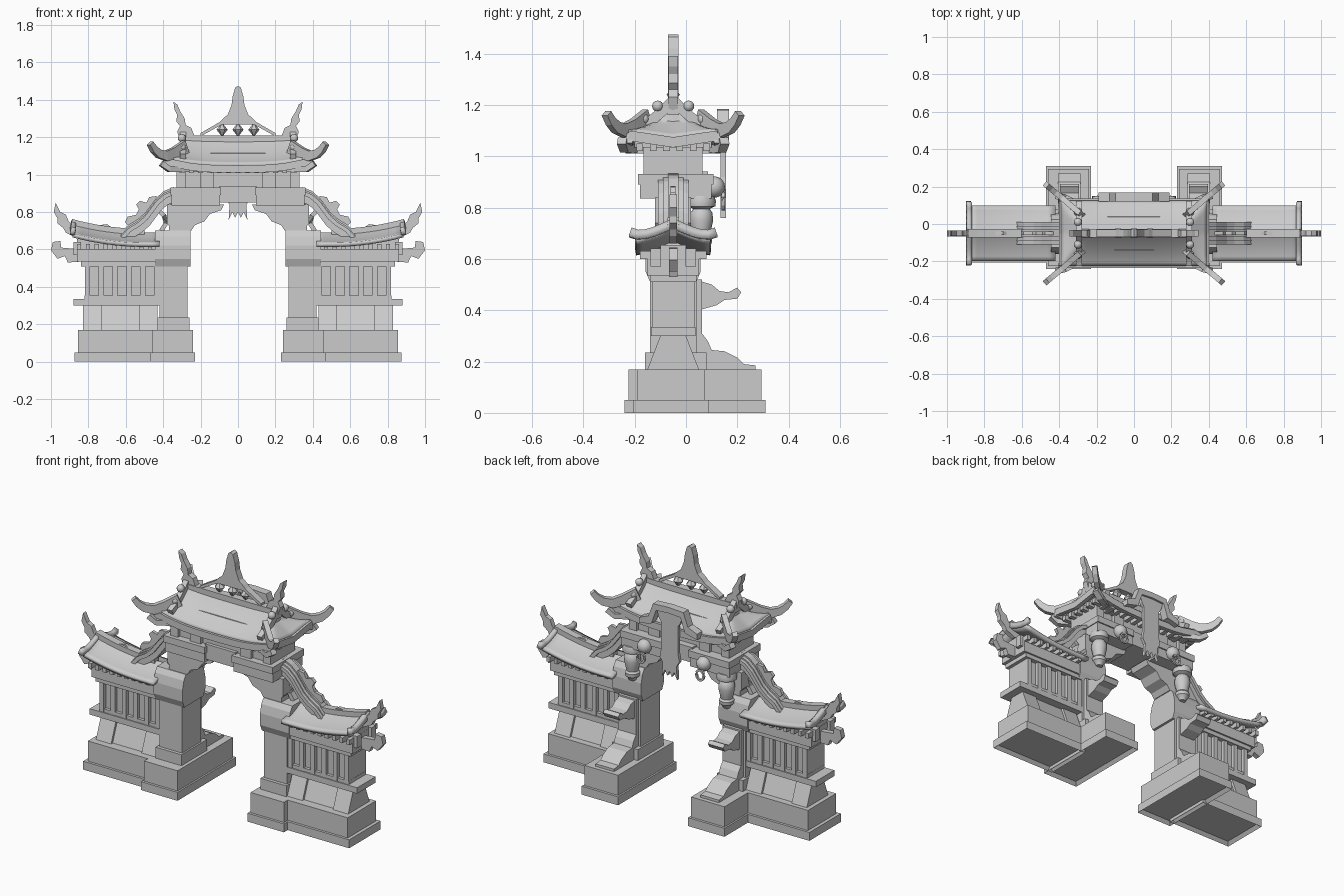
import bpy
import bmesh
import math
from mathutils import Vector

default_cube = bpy.data.objects.get("Cube")
if default_cube:
    bpy.data.objects.remove(default_cube, do_unlink=True)

stone = bpy.data.materials.new("plain_stone")
stone.use_nodes = True
stone.diffuse_color = (.6, .6, .6, 1)
stone.node_tree.nodes["Principled BSDF"].inputs["Base Color"].default_value = (.6, .6, .6, 1)

CENTRE = -.05  # depth of the wall and ridge plane


def finish(name, bm, mirror=True, smooth=False, thickness=None):
    bmesh.ops.recalc_face_normals(bm, faces=bm.faces)
    mesh = bpy.data.meshes.new(name)
    bm.to_mesh(mesh)
    bm.free()
    mesh.materials.append(stone)
    obj = bpy.data.objects.new(name, mesh)
    bpy.context.collection.objects.link(obj)
    if smooth:
        bpy.ops.object.select_all(action='DESELECT')
        obj.select_set(True)
        bpy.context.view_layer.objects.active = obj
        bpy.ops.object.shade_smooth_by_angle(angle=math.radians(35))
    if thickness:
        solid = obj.modifiers.new("thickness", 'SOLIDIFY')
        solid.thickness = thickness
        solid.offset = -1
    if mirror:
        obj.modifiers.new("mirror", 'MIRROR').use_mirror_merge = False
    return obj


def box(name, xs, ys, zs, mirror=True, taper=0, hollow=False):
    """Block between bounds; taper pulls the top in along y, hollow recesses the underside."""
    bm = bmesh.new()
    bmesh.ops.create_cube(bm, size=1)
    for v in bm.verts:
        top = v.co.z > 0
        side = 1 if v.co.y > 0 else -1
        v.co = Vector((xs[v.co.x > 0], ys[v.co.y > 0] - (side * taper if top else 0), zs[top]))
    if hollow:
        bottom = min(bm.faces, key=lambda f: f.calc_center_median().z)
        bmesh.ops.inset_individual(bm, faces=[bottom], thickness=.025)
        for v in bottom.verts:
            v.co.z += .02
    return finish(name, bm, mirror)


def prism(name, points, plane, low, high, mirror=True):
    """Extrude an outline drawn in the xz or yz plane."""
    bm = bmesh.new()
    place = (lambda a, z: (a, low, z)) if plane == 'xz' else (lambda a, z: (low, a, z))
    face = bm.faces.new([bm.verts.new(place(a, z)) for a, z in points])
    new = bmesh.ops.extrude_face_region(bm, geom=[face])["geom"]
    push = (0, high - low, 0) if plane == 'xz' else (high - low, 0, 0)
    bmesh.ops.translate(bm, vec=push, verts=[g for g in new if isinstance(g, bmesh.types.BMVert)])
    return finish(name, bm, mirror)


def ribbon(name, path, half_width, heights, mirror=True):
    """Rectangular bar along a path; its height runs evenly from first to last value."""
    bm = bmesh.new()
    path = [Vector(p) for p in path]
    rings = []
    for i, p in enumerate(path):
        along = path[min(i + 1, len(path) - 1)] - path[max(i - 1, 0)]
        across = along.cross(Vector((0, 0, 1))).normalized()
        up = across.cross(along).normalized()
        h = heights[0] + (heights[1] - heights[0]) * i / (len(path) - 1)
        rings.append([bm.verts.new(p + across * half_width * a + up * h * b / 2)
                      for a, b in ((-1, -1), (1, -1), (1, 1), (-1, 1))])
    for r, s in zip(rings, rings[1:]):
        for k in range(4):
            bm.faces.new((r[k], r[k - 1], s[k - 1], s[k]))
    bm.faces.new(rings[0])
    bm.faces.new(rings[-1])
    return finish(name, bm, mirror)


def sheet(name, xs, ys, height, thickness, mirror):
    """Roof skin over a grid, thickened downwards."""
    bm = bmesh.new()
    rows = [[bm.verts.new((x, y, height(x, y))) for y in ys] for x in xs]
    for r, s in zip(rows, rows[1:]):
        for k in range(len(ys) - 1):
            bm.faces.new((r[k], s[k], s[k + 1], r[k + 1]))
    return finish(name, bm, mirror, True, thickness)


def lathe(name, profile, x, y, mirror=True, steps=16):
    bm = bmesh.new()
    verts = [bm.verts.new((x + r, y, z)) for r, z in profile]
    edges = [bm.edges.new(pair) for pair in zip(verts, verts[1:])]
    bmesh.ops.spin(bm, geom=verts + edges, cent=(x, y, 0), axis=(0, 0, 1),
                   angle=math.tau, steps=steps)
    bmesh.ops.remove_doubles(bm, verts=bm.verts, dist=.0005)
    return finish(name, bm, mirror, True)


def ball(name, centre, radius):
    bm = bmesh.new()
    bmesh.ops.create_uvsphere(bm, u_segments=12, v_segments=8, radius=radius)
    bmesh.ops.translate(bm, vec=centre, verts=bm.verts)
    return finish(name, bm, True, True)


def spread(low, high, count):
    return [low + (high - low) * i / (count - 1) for i in range(count)]


def both(offset):
    return CENTRE - offset, CENTRE + offset


# Stepped bases
box("wall_footing", (.44, .875), (-.205, .09), (0, .05), hollow=True)
box("wall_base", (.43, .855), (-.19, .075), (.05, .17))
box("pillar_footing", (.23, .47), (-.24, .31), (0, .05), hollow=True)
box("pillar_base", (.24, .46), (-.225, .295), (.05, .17))

# Side walls
box("sloped_panel", (.43, .82), both(.085), (.17, .3), taper=.05)
for left, right in ((.43, .53), (.73, .83)):
    box("sloped_post", (left, right), both(.1), (.17, .3), taper=.05)
box("wall_rail", (.42, .88), both(.087), (.3, .335))
box("fence_panel", (.42, .81), both(.062), (.335, .51))
for x in spread(.435, .805, 6):
    box("fence_post", (x - .014, x + .014), both(.083), (.335, .51))
box("fence_sill", (.42, .82), both(.08), (.335, .355))
box("wall_beam", (.42, .84), both(.09), (.51, .535))
box("wall_cornice", (.42, .86), both(.1), (.535, .6))
for x in spread(.47, .85, 9):
    box("wall_rafter", (x - .011, x + .011), both(.13), (.6, .63))
for y in both(.068):
    box("purlin_end", (.84, .88), (y - .02, y + .02), (.57, .64))
prism("beam_end", [(.84, .535), (.91, .53), (.925, .565), (.965, .55), (1, .595), (.99, .64),
                   (.95, .645), (.945, .61), (.84, .6)], 'xz', *both(.016))


# Side roofs
def wall_eave(x):
    return .635 + .05 * max(0, (x - .5) / .38) ** 2


def wall_roof(x, y):
    rise = 1 - abs(y - CENTRE) / .15
    return wall_eave(x) + .055 * rise * (.4 + .6 * rise)


def verge(x, y):
    out = abs(y - CENTRE) / .162
    return wall_eave(x) + .07 * (1 - out) + .035 * out ** 5


sheet("wall_roof", spread(.42, .88, 12), spread(*both(.148), 13), wall_roof, .022, True)
sheet("wall_roof_verge", (.865, .89), spread(*both(.162), 13), verge, .035, True)
box("wall_roof_core", (.42, .86), both(.05), (.6, .655))
ribbon("wall_ridge", [(x, CENTRE, wall_eave(x) + .06) for x in spread(.5, .89, 9)], .022, (.03, .03))
prism("wall_ridge_horn", [(.8, .69), (.87, .72), (.905, .75), (.92, .785), (.95, .8), (.975, .85),
                          (.985, .8), (.965, .765), (.965, .74), (.935, .715), (.92, .69), (.86, .66)],
      'xz', *both(.014))
prism("wall_ridge_scroll", [(.6, .67), (.66, .705), (.7, .735), (.74, .73), (.77, .71), (.81, .735),
                            (.85, .735), (.84, .69), (.75, .67)], 'xz', *both(.01))

# Pillars
box("pillar_plinth", (.26, .43), (-.16, .08), (.17, .235))
box("pillar_shaft", (.27, .42), (-.14, .04), (.235, .53))
prism("pillar_head", [(-.14, .51), (-.157, .55), (-.157, .62), (-.145, .67), (-.125, .7), (.025, .7),
                      (.045, .67), (.057, .62), (.057, .55), (.04, .51)], 'yz', .255, .445)
box("pillar_neck", (.27, .37), both(.07), (.69, .84))
prism("rear_buttress", [(0, .17), (.27, .17), (.27, .185), (.225, .19), (.2, .215), (.15, .24),
                        (.1, .245), (.085, .28), (.062, .31), (.062, .4), (.062, .52), (0, .52)],
      'yz', .285, .405)
prism("rear_scroll", [(.05, .4), (.12, .42), (.15, .44), (.2, .445), (.215, .47), (.2, .488),
                      (.165, .47), (.13, .475), (.1, .5), (.05, .515)], 'yz', .295, .395)

# Lintel and brackets
prism("lintel_bracket", [(.075, .84), (.09, .81), (.15, .79), (.18, .75), (.23, .73), (.25, .7),
                         (.35, .7), (.38, .74), (.38, .84)], 'xz', *both(.07))
box("lintel_end", (.095, .355), (-.18, .1), (.835, .93))
box("lintel_moulding", (.09, .36), (-.188, .108), (.89, .93))
box("lintel", (-.1, .1), (-.165, .085), (.85, .94), mirror=False)
box("upper_body", (-.31, .31), (-.145, .045), (.92, 1.09), mirror=False)
for left, right in ((.13, .2), (.28, .33)):
    box("upper_post", (left, right), (-.165, .065), (.93, 1.04))

# Sweeping shoulder beams
sweep = [(.34, .9), (.39, .88), (.43, .845), (.46, .805), (.49, .765), (.53, .73), (.58, .7), (.62, .655)]
for name, lift, width, tall in (("shoulder_core", -.02, .045, .05), ("shoulder_cap", .004, .06, .022),
                                ("shoulder_crown", .014, .04, .02), ("shoulder_ridge", .024, .02, .02)):
    ribbon(name, [(x, CENTRE, z + lift) for x, z in sweep], width, (tall, tall))
prism("shoulder_cloud", [(.41, .87), (.44, .885), (.475, .88), (.49, .85), (.525, .86), (.545, .84), (.53, .815),
                         (.545, .785), (.59, .775), (.605, .745), (.58, .72), (.53, .74), (.46, .81)],
      'xz', *both(.01))
ribbon("shoulder_brace", [(.46, CENTRE, .79), (.425, CENTRE, .81), (.395, CENTRE, .78),
                          (.385, CENTRE, .74), (.41, CENTRE, .7)], .02, (.025, .025))

# Main hipped gable roof
EAVE, HALF = 1.06, .175


def main_roof(x, y):
    rise = 1 - abs(y - CENTRE) / HALF
    slope = .14 * (.55 * rise + .45 * rise * rise)
    if abs(x) > .292:
        slope = min(slope, .75 * (.39 - abs(x)))
    return EAVE + slope + .045 * (abs(x) / .39) ** 3 * (1 - .6 * rise)


columns = spread(-.39, -.3, 6) + spread(-.29, .29, 15) + spread(.3, .39, 6)
sheet("main_roof", columns, spread(*both(HALF), 19), main_roof, .03, False)
box("roof_soffit", (-.35, .35), both(.15), (1.035, 1.065), mirror=False)
box("roof_core", (-.28, .28), both(.09), (1.06, 1.115), mirror=False)
for x in spread(-.3, .3, 13):
    box("roof_rafter", (x - .013, x + .013), both(.165), (1.01, 1.045), mirror=False)
for y in spread(*both(.13), 6):
    box("side_rafter", (.3, .37), (y - .013, y + .013), (1.02, 1.05))
for side in (-1, 1):
    def at(x, offset, z):
        return x, CENTRE + side * offset, z
    ribbon("eave_trim", [(x, CENTRE + side * .172, main_roof(x, CENTRE + HALF) - .03)
                         for x in spread(-.4, .4, 13)], .013, (.04, .04), False)
    ribbon("corner_beam", [at(.2, .1, 1.03), at(.37, .19, 1.03), at(.41, .2, 1.06)], .018, (.03, .03))
    ribbon("corner_horn", [at(.28, .1, 1.15), at(.34, .15, 1.115), at(.385, .19, 1.1),
                           at(.425, .222, 1.112), at(.45, .243, 1.135), at(.47, .26, 1.167)],
           .015, (.07, .028))
    ribbon("gable_rail", [at(.295, o, main_roof(.28, CENTRE + o) + .012)
                          for o in spread(0, .165, 8)], .016, (.04, .04))
    for o, z in ((.06, 1.195), (.115, 1.145)):
        ball("gable_knob", at(.3, o, z), .022)
ribbon("side_eave_trim", [(.388, y, main_roof(.388, y) - .025) for y in spread(*both(HALF), 9)],
       .013, (.04, .04))

# Ridge ornaments
box("main_ridge", (-.31, .31), both(.022), (1.16, 1.21), mirror=False)
prism("ridge_horn", [(.23, 1.2), (.25, 1.25), (.28, 1.265), (.285, 1.3), (.31, 1.34), (.325, 1.375), (.345, 1.39),
                     (.34, 1.35), (.325, 1.32), (.33, 1.285), (.31, 1.26), (.325, 1.23), (.31, 1.18), (.25, 1.18)],
      'xz', *both(.018))
prism("spire", [(0, 1.268), (.085, 1.268), (.2, 1.205), (.2, 1.222), (.1, 1.28), (.08, 1.3),
                (.055, 1.32), (.035, 1.37), (.028, 1.42), (.015, 1.465), (0, 1.475)], 'xz', *both(.02))
for x in (-.085, 0, .085):
    lathe("ridge_jewel", [(0, 1.202), (.03, 1.24), (0, 1.278)], x, CENTRE, False, 6)

# Rear dormer and hanging plaque
prism("dormer_frame", [(0, 1.185), (.1, 1.18), (.13, 1.1), (.19, 1.075), (.19, 1.04), (.11, 1.06),
                       (.08, 1.145), (0, 1.15)], 'xz', .12, .168)
prism("plaque", [(0, 1.16), (.085, 1.15), (.07, 1.1), (.055, 1.08), (.055, .92), (.065, .87), (.045, .84),
                 (.05, .76), (.03, .8), (.015, .77), (0, .8)], 'xz', .135, .155)

# Rear lanterns
lathe("lantern", [(0, .85), (.05, .845), (.057, .825), (.054, .805), (.032, .795), (.043, .78), (.046, .75),
                  (.037, .71), (.033, .69), (.042, .68), (.04, .66), (.025, .645), (.02, .632), (0, .63)],
      .31, .06)

# Rear ring holders
ball("ring_boss", (.195, .11, .88), .042)
ring = [(.195 + .024 * math.sin(a), .145, .825 + .03 * math.cos(a)) for a in spread(.02, math.tau - .02, 13)]
ribbon("hanging_ring", ring, .006, (.012, .012))
